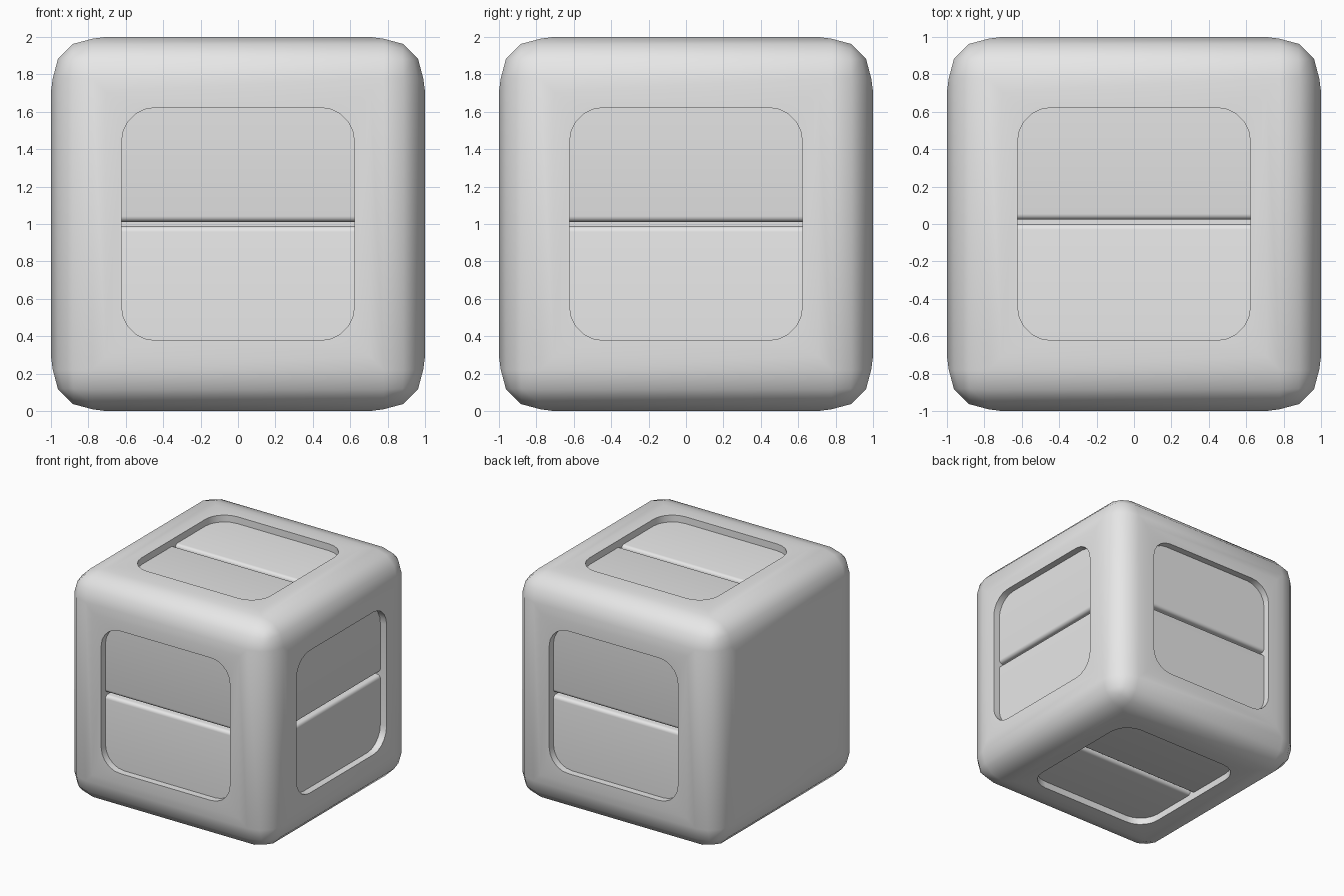
import bpy, bmesh
from math import pi
from mathutils import Matrix, Vector

cube = bpy.data.objects.get("Cube")
if cube:
    bpy.data.objects.remove(cube, do_unlink=True)

HALF = 0.99      # body half size before the faces crown
RADIUS = 0.21    # rounding of the body edges
WINDOW = 0.622   # half size of each recessed window
PANEL = 0.94     # distance of the panel surface from the centre
FLOOR = 0.86     # bottom of each pocket
CENTRE = Matrix.Translation((0, 0, 1))

grey = bpy.data.materials.new("light_grey")
grey.use_nodes = True
grey.diffuse_color = (0.8, 0.8, 0.8, 1)
grey.node_tree.nodes["Principled BSDF"].inputs["Base Color"].default_value = (0.8, 0.8, 0.8, 1)

# One rotation per side; every seam stays horizontal
SIDES = {
    "top": Matrix.Identity(4),
    "front": Matrix.Rotation(pi / 2, 4, 'X'),
    "bottom": Matrix.Rotation(pi, 4, 'X'),
    "back": Matrix.Rotation(-pi / 2, 4, 'X'),
    "left": Matrix.Rotation(pi / 2, 4, 'Z') @ Matrix.Rotation(pi / 2, 4, 'X'),
    "right": Matrix.Rotation(-pi / 2, 4, 'Z') @ Matrix.Rotation(pi / 2, 4, 'X'),
}


def finish(bm, name):
    bmesh.ops.recalc_face_normals(bm, faces=bm.faces)
    mesh = bpy.data.meshes.new(name)
    bm.to_mesh(mesh)
    bm.free()
    mesh.materials.append(grey)
    obj = bpy.data.objects.new(name, mesh)
    bpy.context.collection.objects.link(obj)
    return obj


def make_active(obj):
    bpy.ops.object.select_all(action='DESELECT')
    obj.select_set(True)
    bpy.context.view_layer.objects.active = obj


def smooth(obj):
    make_active(obj)
    bpy.ops.object.shade_smooth_by_angle(angle=0.7)


def box(low, high):
    bm = bmesh.new()
    bmesh.ops.create_cube(bm, size=1)
    low, high = Vector(low), Vector(high)
    for v in bm.verts:
        v.co = (low + high) / 2 + v.co * (high - low)
    return bm


def bevel(bm, edges, width, segments):
    bmesh.ops.bevel(bm, geom=edges, offset=width, segments=segments,
                    profile=0.5, affect='EDGES')


# Rounded body with gently crowned faces
bm = box((-HALF,) * 3, (HALF,) * 3)
bevel(bm, bm.edges[:], RADIUS, 3)
sides = [f for f in bm.faces if f.calc_area() > 1]
bmesh.ops.inset_individual(bm, faces=sides, thickness=0.1, depth=0.01)
bm.transform(CENTRE)
body = finish(bm, "body")

# Rounded square pockets cut into all six sides
cutters = []
for side, turn in SIDES.items():
    bm = box((-WINDOW, -WINDOW, FLOOR), (WINDOW, WINDOW, 1.2))
    upright = [e for e in bm.edges
               if abs(e.verts[0].co.z - e.verts[1].co.z) > 0.1]
    bevel(bm, upright, 0.18, 5)
    bm.transform(CENTRE @ turn)
    cutter = finish(bm, side + "_pocket_cutter")
    cutter.hide_render = True
    mod = body.modifiers.new(side + "_pocket", 'BOOLEAN')
    mod.operation = 'DIFFERENCE'
    mod.solver = 'EXACT'
    mod.object = cutter
    cutters.append(cutter)

make_active(body)
for mod in list(body.modifiers):
    bpy.ops.object.modifier_apply(modifier=mod.name)
for cutter in cutters:
    bpy.data.objects.remove(cutter, do_unlink=True)
smooth(body)

# Paired panels in each pocket, with rounded lips along the seam
for side, turn in SIDES.items():
    shift = Matrix.Translation((0, 0.012 if side == "top" else 0, 0))
    for half, sign in (("upper", 1), ("lower", -1)):
        reach = WINDOW + 0.02
        ends = sorted((sign * 0.012, sign * reach))
        bm = box((-reach, ends[0], FLOOR - 0.02), (reach, ends[1], PANEL))
        lip = [e for e in bm.edges
               if all(v.co.z > PANEL - 0.01 and abs(v.co.y) < 0.1 for v in e.verts)]
        bevel(bm, lip, 0.03, 4)
        bm.transform(CENTRE @ turn @ shift)
        smooth(finish(bm, f"{side}_{half}_panel"))
